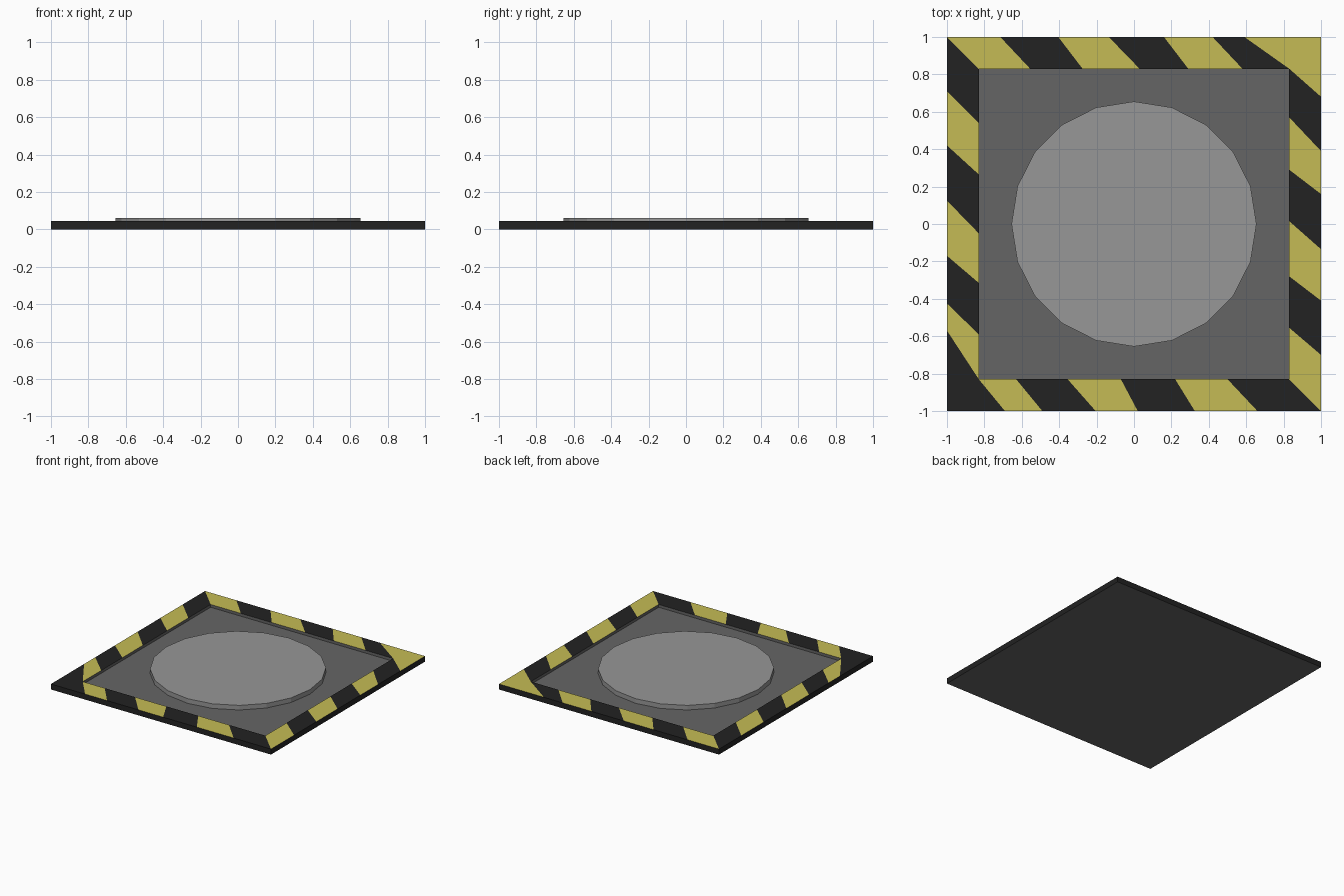
import bpy, bmesh

if "Cube" in bpy.data.objects:
    bpy.data.objects.remove(bpy.data.objects["Cube"])

OUT, INN = 1.0, 0.83            # half sizes of plate and recess
TOP, FLOOR = 0.045, 0.022       # rim height and recess floor height
DISC_TOP, DISC_R = 0.06, 0.655


def material(name, r, g, b):
    m = bpy.data.materials.new(name)
    m.diffuse_color = (r, g, b, 1)
    m.use_nodes = True
    m.node_tree.nodes["Principled BSDF"].inputs["Base Color"].default_value = m.diffuse_color
    return m


yellow = material("hazard_yellow", 0.56, 0.5, 0.09)
black = material("hazard_black", 0.016, 0.016, 0.016)
dark = material("dark_grey", 0.13, 0.13, 0.13)
light = material("light_grey", 0.31, 0.31, 0.31)


def make_object(name, bm, mats):
    bmesh.ops.remove_doubles(bm, verts=bm.verts, dist=1e-4)
    bmesh.ops.recalc_face_normals(bm, faces=bm.faces)
    me = bpy.data.meshes.new(name)
    bm.to_mesh(me)
    bm.free()
    for m in mats:
        me.materials.append(m)
    ob = bpy.data.objects.new(name, me)
    bpy.context.collection.objects.link(ob)
    return ob


# Stripe boundaries along each side, clockwise from the back left corner
back = [(-1, -.83), (-.715, -.555), (-.405, -.275), (-.135, .03),
        (.16, .29), (.42, .58), (.59, .83)]
right = [(.68, .83), (.39, .57), (.16, .29), (-.135, .015),
         (-.41, -.28), (-.70, -.555), (-1, -.83)]
front = [(.66, .50), (.325, .22), (.02, -.07), (-.205, -.355),
         (-.49, -.63), (-.69, -.83)]
left = [(-.57, -.83), (-.425, -.59), (-.17, -.315), (.125, -.05),
        (.42, .265), (.71, .54)]
cuts = [((o, OUT), (i, INN)) for o, i in back]
cuts += [((OUT, o), (INN, i)) for o, i in right]
cuts += [((o, -OUT), (i, -INN)) for o, i in front]
cuts += [((-OUT, o), (-INN, i)) for o, i in left]

# Plate: striped rim, black outer sides, grey recess and underside
bm = bmesh.new()


def face(points, mat):
    f = bm.faces.new([bm.verts.new(p) for p in points])
    f.material_index = mat


def wall(a, b, z0, z1, mat):
    face([(*a, z0), (*b, z0), (*b, z1), (*a, z1)], mat)


outer_loop, inner_loop = [], []
for k, (o0, i0) in enumerate(cuts):
    o1, i1 = cuts[(k + 1) % len(cuts)]
    edge = [o0]
    if i0 == i1:                # stripe wrapping round a corner
        edge.append((OUT, OUT) if i0[0] > 0 else (-OUT, -OUT))
    edge.append(o1)
    inner = [i0] if i0 == i1 else [i1, i0]
    face([(*p, TOP) for p in edge + inner], k % 2)
    for a, b in zip(edge, edge[1:]):
        wall(a, b, 0, TOP, 1)
    outer_loop += edge[:-1]
    if i0 != i1:
        wall(i0, i1, FLOOR, TOP, 2)
        inner_loop.append(i0)
face([(*p, 0) for p in outer_loop], 2)
face([(*p, FLOOR) for p in inner_loop], 2)
make_object("striped_plate", bm, [yellow, black, dark])

# Raised round pad, 20 sides, seated slightly into the recess floor
bm = bmesh.new()
base = FLOOR - 0.008
bmesh.ops.create_cone(bm, cap_ends=True, segments=20, radius1=DISC_R,
                      radius2=DISC_R, depth=DISC_TOP - base)
bmesh.ops.translate(bm, verts=bm.verts, vec=(0, 0, (DISC_TOP + base) / 2))
make_object("round_pad", bm, [light])
